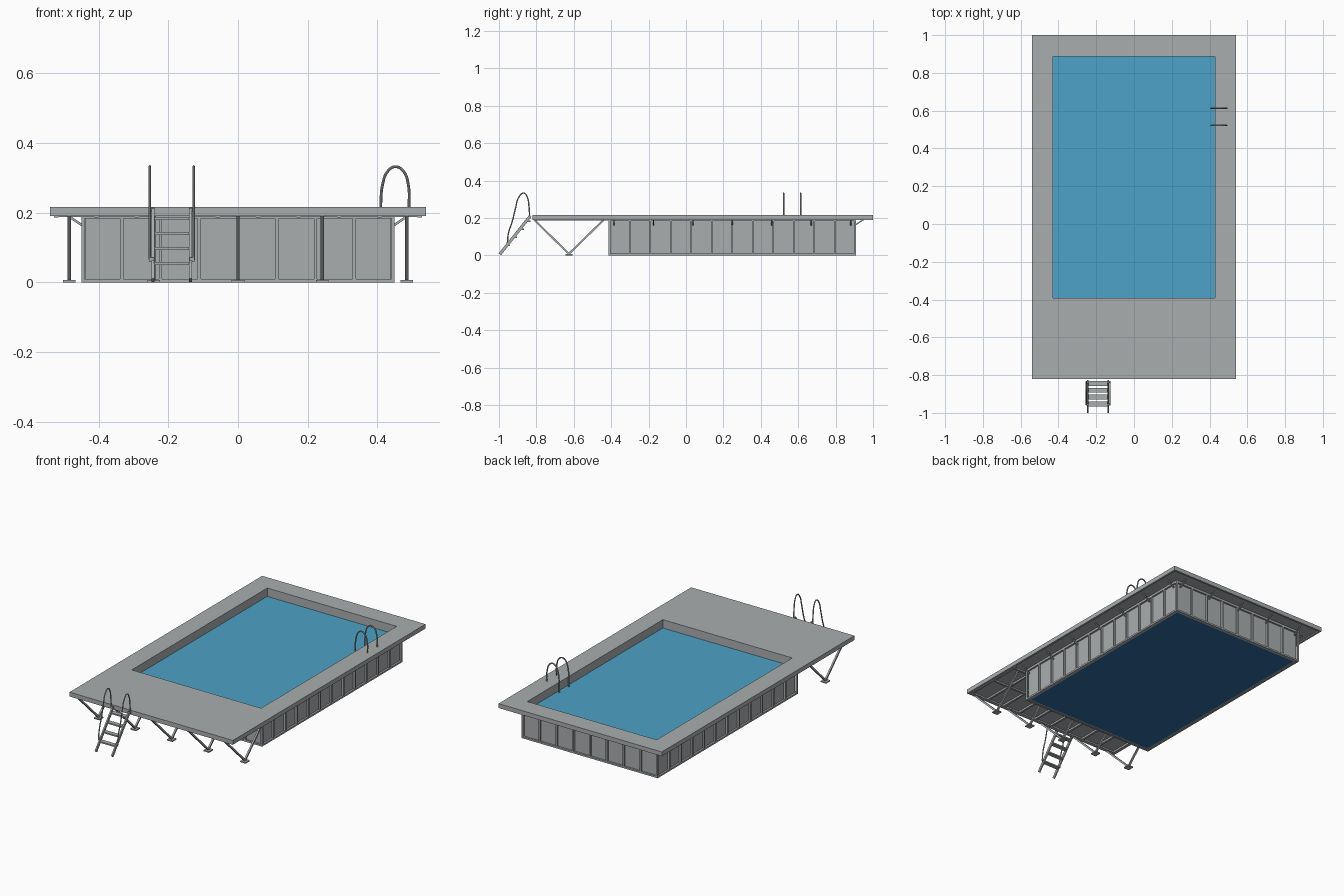
import bpy, bmesh
from mathutils import Vector

cube = bpy.data.objects.get("Cube")
if cube:
    bpy.data.objects.remove(cube, do_unlink=True)


def material(name, rgb):
    m = bpy.data.materials.new(name)
    m.use_nodes = True
    m.diffuse_color = (*rgb, 1)
    m.node_tree.nodes["Principled BSDF"].inputs["Base Color"].default_value = (*rgb, 1)
    return m


GREY = material("grey metal", (0.40, 0.42, 0.43))
WATER = material("water blue", (0.075, 0.36, 0.57))
LINER = material("liner blue", (0.03, 0.15, 0.36))


def finish(bm, name, mat):
    bmesh.ops.recalc_face_normals(bm, faces=bm.faces)
    me = bpy.data.meshes.new(name)
    bm.to_mesh(me)
    bm.free()
    me.materials.append(mat)
    ob = bpy.data.objects.new(name, me)
    bpy.context.collection.objects.link(ob)
    return ob


def add_box(bm, lo, hi):
    lo, hi = Vector(lo), Vector(hi)
    vs = bmesh.ops.create_cube(bm, size=1)["verts"]
    for v in vs:
        v.co = (lo + hi) / 2 + v.co * (hi - lo)


def add_beam(bm, a, b, width, depth):
    """Rectangular bar between two points."""
    a, b = Vector(a), Vector(b)
    d = b - a
    rot = d.to_track_quat('Z', 'Y')
    for v in bmesh.ops.create_cube(bm, size=1)["verts"]:
        v.co = (a + b) / 2 + rot @ Vector((v.co.x * width, v.co.y * depth, v.co.z * d.length))


def boxes(name, items, mat=GREY):
    bm = bmesh.new()
    for lo, hi in items:
        add_box(bm, lo, hi)
    return finish(bm, name, mat)


def frame(name, outer, inner, z0, z1, mat=GREY):
    """Rectangular ring; rects are x0, x1, y0, y1."""
    bm = bmesh.new()
    loops = []
    for (x0, x1, y0, y1), z in ((outer, z0), (outer, z1), (inner, z1), (inner, z0)):
        loops.append([bm.verts.new((x, y, z)) for x, y in
                      ((x0, y0), (x1, y0), (x1, y1), (x0, y1))])
    for k in range(4):
        a, b = loops[k], loops[(k + 1) % 4]
        for i in range(4):
            j = (i + 1) % 4
            bm.faces.new((a[i], a[j], b[j], b[i]))
    return finish(bm, name, mat)


def inset(rect, d):
    return rect[0] + d, rect[1] - d, rect[2] + d, rect[3] - d


def tube(name, points, radius):
    cu = bpy.data.curves.new(name, 'CURVE')
    cu.dimensions = '3D'
    cu.bevel_depth = radius
    cu.bevel_resolution = 2
    cu.resolution_u = 5
    cu.use_fill_caps = True
    sp = cu.splines.new('BEZIER')
    sp.bezier_points.add(len(points) - 1)
    for bp, p in zip(sp.bezier_points, points):
        bp.co = p
        bp.handle_left_type = bp.handle_right_type = 'AUTO'
    ob = bpy.data.objects.new(name, cu)
    bpy.context.collection.objects.link(ob)
    cu.materials.append(GREY)
    bpy.ops.object.select_all(action='DESELECT')
    ob.select_set(True)
    bpy.context.view_layer.objects.active = ob
    bpy.ops.object.convert(target='MESH')
    bpy.ops.object.shade_smooth_by_angle()


DECK = (-0.54, 0.54, -0.82, 1.0)
WALL = (-0.45, 0.45, -0.415, 0.91)
OPEN = inset(WALL, 0.022)
UNDER = 0.197

# Deck with its pool opening and edge trim
frame("deck", DECK, OPEN, UNDER, 0.216)
frame("deck_edge_trim", DECK, inset(DECK, 0.012), 0.19, UNDER)

# Pool shell, floor and water
frame("pool_wall", inset(WALL, 0.011), OPEN, 0.002, UNDER)
frame("wall_bottom_rail", WALL, inset(WALL, 0.011), 0, 0.01)
frame("wall_top_rail", WALL, inset(WALL, 0.011), 0.184, UNDER)
boxes("pool_floor", [((OPEN[0], OPEN[2], 0.002), (OPEN[1], OPEN[3], 0.01))], LINER)
boxes("water", [((OPEN[0], OPEN[2], 0.158), (OPEN[1], OPEN[3], 0.166))], WATER)

# Vertical ribs dividing the wall into panels
ribs = []
x0, x1, y0, y1 = WALL
for n in range(9):
    x = x0 + 0.005 + (x1 - x0 - 0.01) * n / 8
    for ya, yb in ((y0, y0 + 0.011), (y1 - 0.011, y1)):
        ribs.append(((x - 0.005, ya, 0.01), (x + 0.005, yb, 0.184)))
for n in range(1, 12):
    y = y0 + 0.005 + (y1 - y0 - 0.01) * n / 12
    for xa, xb in ((x0, x0 + 0.011), (x1 - 0.011, x1)):
        ribs.append(((xa, y - 0.005, 0.01), (xb, y + 0.005, 0.184)))
boxes("wall_ribs", ribs)

# Diagonal brackets under the overhang
bm = bmesh.new()
for n in range(7):
    y = -0.385 + 0.211 * n
    for s in (-1, 1):
        add_beam(bm, (s * 0.445, y, 0.162), (s * 0.495, y, 0.196), 0.007, 0.007)
for n in range(5):
    x = -0.42 + 0.21 * n
    add_beam(bm, (x, 0.905, 0.162), (x, 0.957, 0.196), 0.007, 0.007)
finish(bm, "overhang_brackets", GREY)

# Joists below the front terrace
joists = [((-0.528 + 0.116 * n, -0.808, 0.186), (-0.516 + 0.116 * n, WALL[2], UNDER))
          for n in range(10)]
joists += [((-0.528, y, 0.188), (0.528, y + 0.012, UNDER)) for y in (-0.808, -0.62, -0.44)]
boxes("terrace_joists", joists)

# V-shaped terrace supports on foot plates
bm = bmesh.new()
for n in range(5):
    x = -0.484 + 0.242 * n
    for y in (-0.815, -0.437):
        add_beam(bm, (x, -0.626, 0.008), (x, y, 0.193), 0.01, 0.01)
    add_box(bm, (x - 0.018, -0.645, 0), (x + 0.018, -0.607, 0.007))
finish(bm, "terrace_supports", GREY)

# Outer ladder: stringers, treads and handrails
MID = -0.19
bm = bmesh.new()
for s in (-1, 1):
    add_beam(bm, (MID + s * 0.054, -0.995, 0.006), (MID + s * 0.054, -0.832, 0.211), 0.008, 0.016)
for n in range(4):
    y, z = -0.953 + 0.0365 * n, 0.054 + 0.043 * n
    add_box(bm, (MID - 0.052, y - 0.013, z - 0.004), (MID + 0.052, y + 0.013, z + 0.004))
for s in (-1, 1):
    for y, z in ((-0.955, 0.065), (-0.836, 0.208)):
        add_box(bm, (MID + s * 0.058 - 0.007, y - 0.005, z - 0.006),
                (MID + s * 0.058 + 0.007, y + 0.005, z + 0.006))
finish(bm, "ladder_frame", GREY)

rail = [(-0.955, 0.065), (-0.95, 0.115), (-0.928, 0.185), (-0.912, 0.25), (-0.893, 0.312),
        (-0.868, 0.333), (-0.849, 0.312), (-0.84, 0.265), (-0.836, 0.21)]
for side, x in (("right", MID - 0.063), ("left", MID + 0.063)):
    tube("ladder_handrail_" + side, [(x, y, z) for y, z in rail], 0.0035)

# Arched grab rails at the pool edge
arch = [(0.409, 0.17), (0.41, 0.225), (0.415, 0.28), (0.43, 0.319), (0.452, 0.332),
        (0.475, 0.319), (0.489, 0.28), (0.491, 0.212)]
for side, y in (("front", 0.522), ("back", 0.613)):
    tube("pool_grab_rail_" + side, [(x, y, z) for x, z in arch], 0.004)
